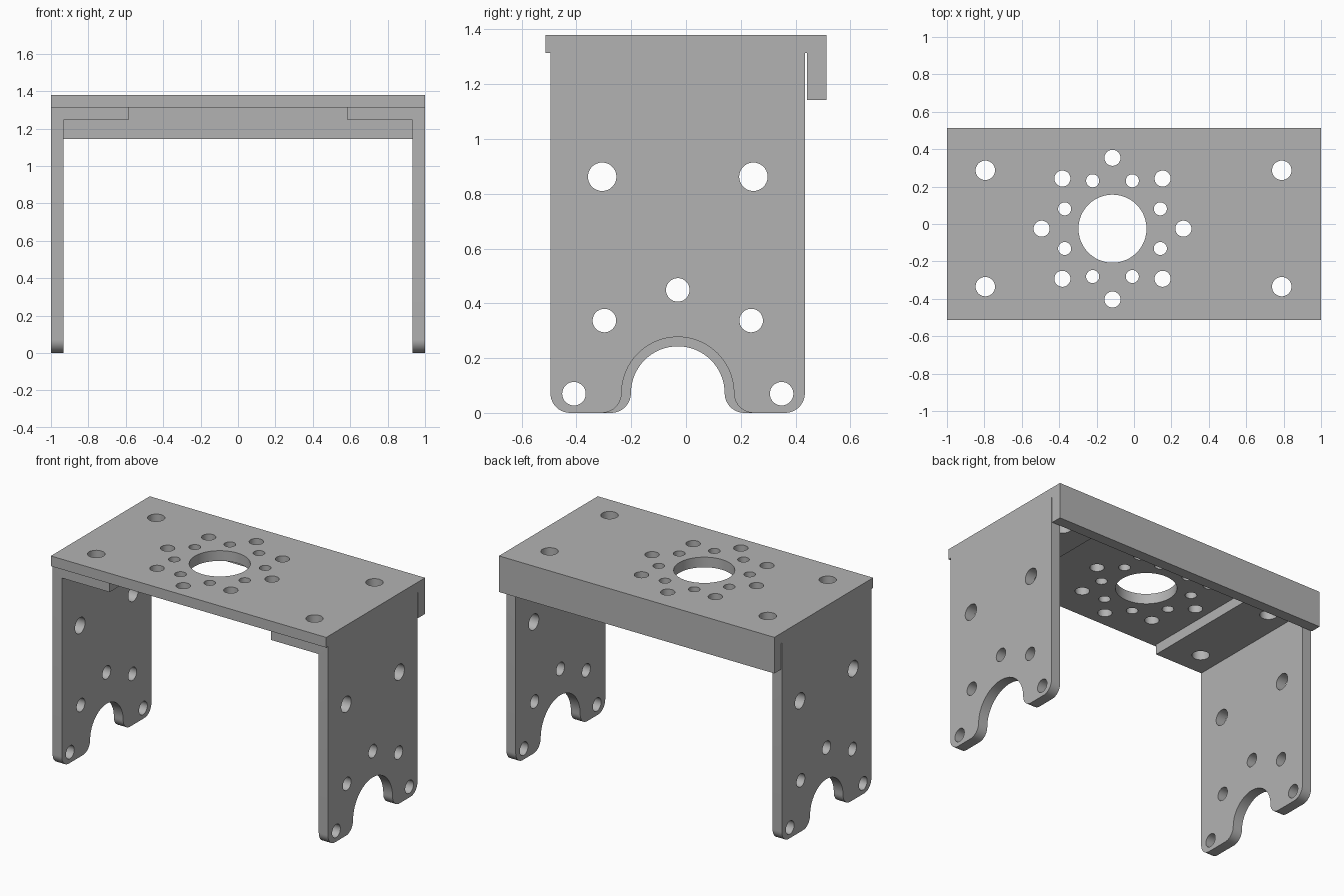
import bpy, bmesh
from math import sin, cos, pi, radians

cube = bpy.data.objects.get("Cube")
if cube:
    bpy.data.objects.remove(cube)

# One bare metal colour
metal = bpy.data.materials.new("grey metal")
metal.use_nodes = True
GREY = (0.45, 0.45, 0.45, 1)
metal.diffuse_color = GREY
metal.node_tree.nodes["Principled BSDF"].inputs["Base Color"].default_value = GREY

HEIGHT, SHEET = 1.38, 0.067
LEG_TOP = HEIGHT - SHEET
ARCH_Y = -0.03


def prism(bm, outline, axis, lo, hi):
    """Extrude a 2D outline along an axis; the other two axes keep their order."""
    def place(p, d):
        co = list(p)
        co.insert("xyz".index(axis), d)
        return bm.verts.new(co)
    low = [place(p, lo) for p in outline]
    high = [place(p, hi) for p in outline]
    faces = [bm.faces.new(low), bm.faces.new(high)]
    for i in range(len(low)):
        j = (i + 1) % len(low)
        faces.append(bm.faces.new((low[i], low[j], high[j], high[i])))
    bmesh.ops.recalc_face_normals(bm, faces=faces)


def arc(cx, cy, r, start, end, n):
    angles = [radians(start + (end - start) * i / n) for i in range(n + 1)]
    return [(cx + r * cos(a), cy + r * sin(a)) for a in angles]


def circle(cx, cy, r, n=32):
    return arc(cx, cy, r, 0, 360, n)[:-1]


def to_object(bm, name):
    mesh = bpy.data.meshes.new(name)
    bm.to_mesh(mesh)
    bm.free()
    mesh.materials.append(metal)
    obj = bpy.data.objects.new(name, mesh)
    bpy.context.collection.objects.link(obj)
    return obj


def cut(obj, cutter_bm):
    """Subtract the cutter, apply it, then shade smooth with sharp rims."""
    cutter = to_object(cutter_bm, obj.name + "_cutter")
    cutter.hide_render = True
    mod = obj.modifiers.new("holes", "BOOLEAN")
    mod.operation, mod.solver, mod.object = "DIFFERENCE", "EXACT", cutter
    bpy.ops.object.select_all(action="DESELECT")
    obj.select_set(True)
    bpy.context.view_layer.objects.active = obj
    bpy.ops.object.modifier_apply(modifier=mod.name)
    bpy.data.objects.remove(cutter)
    bpy.ops.object.shade_smooth_by_angle(angle=radians(30))


# Mounting holes shared by the top panel and the bracket flanges
corner_holes = [(x, y, 0.052) for x in (-0.795, 0.79) for y in (-0.335, 0.287)]

# Top panel with a folded back lip
bm = bmesh.new()
prism(bm, [(-0.513, LEG_TOP), (0.441, LEG_TOP), (0.441, 1.143),
           (0.512, 1.143), (0.512, HEIGHT), (-0.513, HEIGHT)], "x", -1, 1)
top_panel = to_object(bm, "top_panel")

# Central opening, two bolt rings and the corner holes
holes = bmesh.new()
cx, cy = -0.115, -0.025
prism(holes, circle(cx, cy, 0.182, 48), "z", 1.2, 1.5)
for ring, r, offset in ((0.379, 0.043, 0), (0.277, 0.035, pi / 8)):
    for k in range(8):
        a = k * pi / 4 + offset
        prism(holes, circle(cx + ring * cos(a), cy + ring * sin(a), r), "z", 1.2, 1.5)
for x, y, r in corner_holes:
    prism(holes, circle(x, y, r), "z", 1.2, 1.5)
cut(top_panel, holes)

# Angle brackets: a leg and an inward flange, with a wider arch on the left
leg_holes = [(-0.306, 0.862, 0.052), (0.246, 0.862, 0.052),
             (ARCH_Y, 0.449, 0.043), (-0.298, 0.337, 0.043), (0.238, 0.337, 0.043),
             (-0.409, 0.07, 0.043), (0.349, 0.07, 0.043)]
for side, name, arch_r in ((1, "left_bracket", 0.205), (-1, "right_bracket", 0.171)):
    bm = bmesh.new()
    inner = 1 - SHEET
    section = [(1, 0), (1, LEG_TOP), (0.586, LEG_TOP), (0.586, LEG_TOP - SHEET),
               (inner, LEG_TOP - SHEET), (inner, 0)]
    prism(bm, [(side * x, z) for x, z in section], "y", -0.495, 0.434)
    # Rounded lower corners
    feet = [e for e in bm.edges if all(v.co.z == 0 for v in e.verts)
            and e.verts[0].co.y == e.verts[1].co.y]
    bmesh.ops.bevel(bm, geom=feet, offset=0.072, segments=10, profile=0.5, affect="EDGES")
    bracket = to_object(bm, name)

    # Arch with flared feet, then the round holes
    holes = bmesh.new()
    flare = 0.072
    reach = arch_r + flare
    arch = (arc(ARCH_Y + reach, flare, flare, 270, 180, 10)
            + arc(ARCH_Y, flare, arch_r, 0, 180, 32)[1:]
            + arc(ARCH_Y - reach, flare, flare, 0, -90, 10)[1:]
            + [(ARCH_Y - reach, -0.1), (ARCH_Y + reach, -0.1)])
    lo, hi = sorted((side * 0.9, side * 1.1))
    prism(holes, arch, "x", lo, hi)
    for y, z, r in leg_holes:
        prism(holes, circle(y, z, r), "x", lo, hi)
    for x, y, r in corner_holes:
        if x * side > 0:
            prism(holes, circle(x, y, r), "z", 1.2, 1.5)
    cut(bracket, holes)
